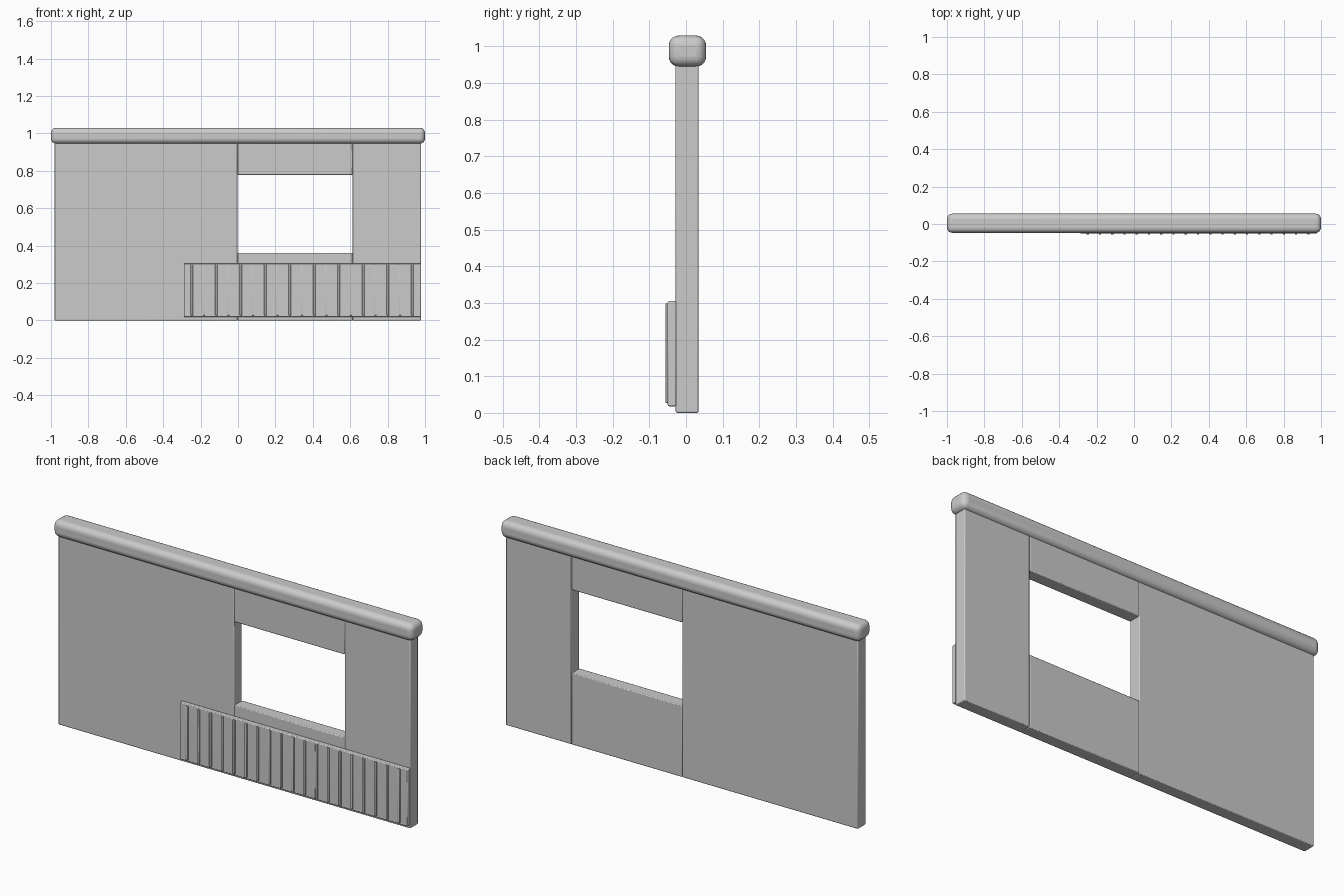
import bpy
from math import radians

cube = bpy.data.objects.get("Cube")
if cube:
    bpy.data.objects.remove(cube, do_unlink=True)

grey = bpy.data.materials.new("plain_grey")
grey.use_nodes = True
colour = (0.6, 0.6, 0.6, 1)
grey.diffuse_color = colour
grey.node_tree.nodes["Principled BSDF"].inputs["Base Color"].default_value = colour


def block(name, x, y, z, bevel, segments=2):
    """Rounded box spanning the given (low, high) ranges."""
    bpy.ops.mesh.primitive_cube_add(size=1)
    ob = bpy.context.object
    ob.name = name
    ob.location = [(a + b) / 2 for a, b in (x, y, z)]
    ob.scale = [b - a for a, b in (x, y, z)]
    bpy.ops.object.transform_apply(location=False, rotation=False, scale=True)
    ob.data.materials.append(grey)
    mod = ob.modifiers.new("rounded_edges", "BEVEL")
    mod.width = bevel
    mod.segments = segments
    bpy.ops.object.shade_smooth_by_angle(angle=radians(35))
    return ob


# Wall sections around the window opening
WALL_Y = (-0.028, 0.034)
TOP = 0.96
block("wall_right_section", (-0.98, -0.002), WALL_Y, (0, TOP), 0.004)
block("wall_left_section", (0.613, 0.978), WALL_Y, (0, TOP), 0.004)
block("wall_below_window", (-0.002, 0.613), WALL_Y, (0, 0.36), 0.004)
block("wall_above_window", (-0.002, 0.613), WALL_Y, (0.777, TOP), 0.004)

# Rounded coping along the top
block("top_coping", (-1, 1), (-0.047, 0.055), (0.945, 1.03), 0.028, 5)

# Low front panel with thin upright ribs
block("front_panel", (-0.29, 0.978), (-0.05, -0.026), (0.018, 0.305), 0.004)
RIBS, FIRST, STEP = 19, -0.247, 0.0655
for i in range(RIBS):
    x = FIRST + i * STEP
    block(f"panel_rib_{i + 1}", (x - 0.006, x + 0.006), (-0.056, -0.048), (0.027, 0.299), 0.002)
